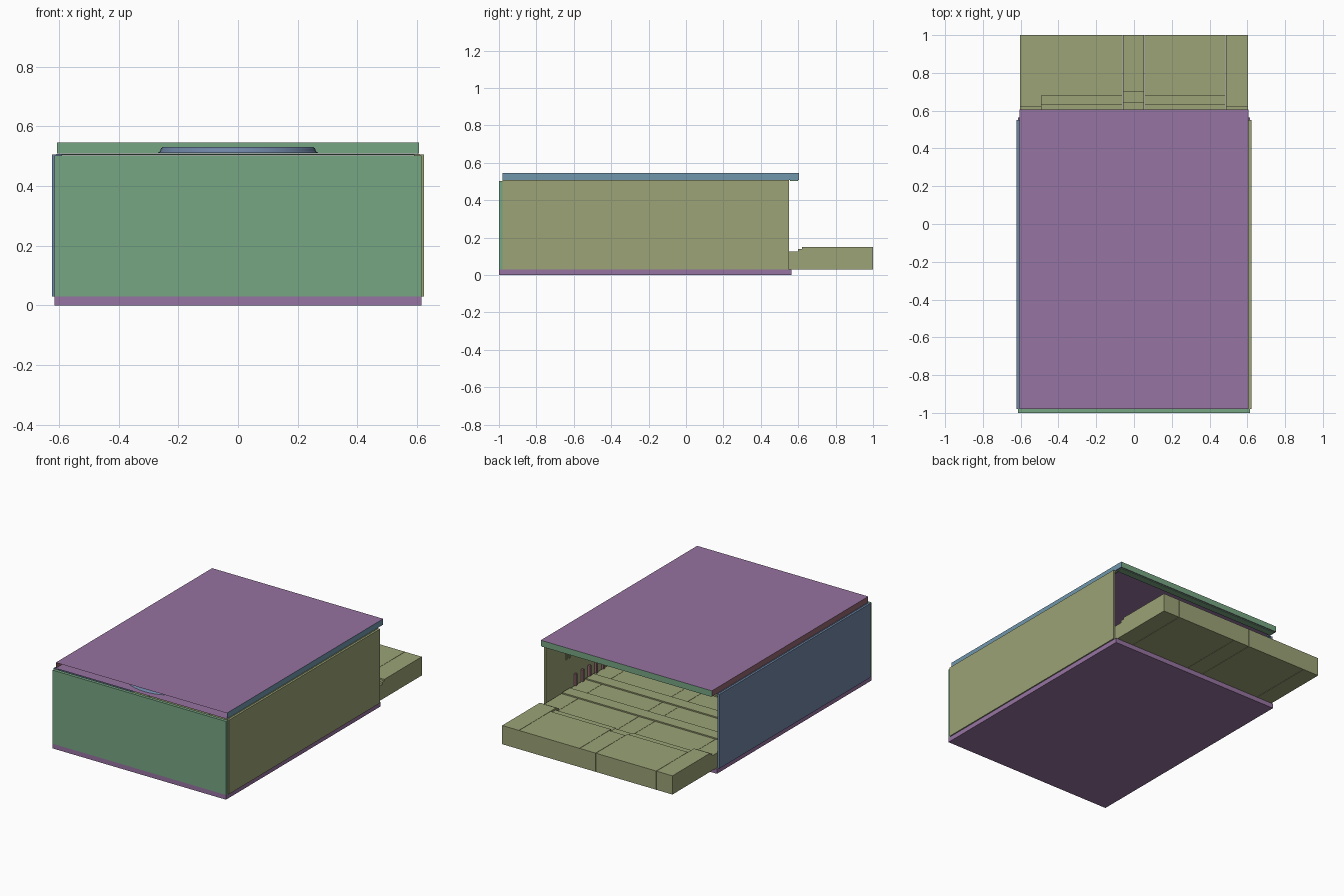
import bpy, bmesh
from mathutils import Vector

old = bpy.data.objects.get("Cube")
if old:
    bpy.data.objects.remove(old, do_unlink=True)


def material(name, rgb):
    """Flat material from 0-255 display values."""
    lin = [((c / 255 + 0.055) / 1.055) ** 2.4 for c in rgb] + [1.0]
    m = bpy.data.materials.new(name)
    m.use_nodes = True
    m.diffuse_color = lin
    m.node_tree.nodes["Principled BSDF"].inputs["Base Color"].default_value = lin
    return m


PURPLE = material("mauve", (150, 115, 161))
OLIVE = material("olive", (155, 163, 118))
GREEN = material("sage green", (119, 166, 131))
SLATE = material("slate blue", (111, 134, 166))
TEAL = material("dusty teal", (112, 150, 171))
ROSE = material("dusty rose", (147, 104, 112))


def finish(name, bm, *mats):
    bmesh.ops.recalc_face_normals(bm, faces=bm.faces)
    me = bpy.data.meshes.new(name)
    bm.to_mesh(me)
    bm.free()
    for m in mats:
        me.materials.append(m)
    ob = bpy.data.objects.new(name, me)
    bpy.context.collection.objects.link(ob)
    return ob


def box_bm(lo, hi):
    bm = bmesh.new()
    bmesh.ops.create_cube(bm, size=1)
    lo, hi = Vector(lo), Vector(hi)
    bmesh.ops.scale(bm, vec=hi - lo, verts=bm.verts)
    bmesh.ops.translate(bm, vec=(lo + hi) / 2, verts=bm.verts)
    return bm


def box(name, lo, hi, mat):
    return finish(name, box_bm(lo, hi), mat)


def extrude_x(name, profile, x0, x1, mat):
    """Closed (y, z) outline extruded from x0 to x1."""
    bm = bmesh.new()
    face = bm.faces.new([bm.verts.new((x0, y, z)) for y, z in profile])
    out = bmesh.ops.extrude_face_region(bm, geom=[face])
    verts = [g for g in out["geom"] if isinstance(g, bmesh.types.BMVert)]
    bmesh.ops.translate(bm, vec=(x1 - x0, 0, 0), verts=verts)
    return finish(name, bm, mat)


# Base slab and walls; the back stays open
box("base_slab", (-0.615, -1, 0), (0.615, 0.565, 0.03), PURPLE)
box("front_wall", (-0.615, -1, 0.03), (0.615, -0.98, 0.502), GREEN)
for side, name, mat in ((1, "left", OLIVE), (-1, "right", SLATE)):
    xs = sorted((side * 0.61, side * 0.623))
    box(name + "_wall", (xs[0], -0.98, 0.03), (xs[1], 0.55, 0.505), mat)
    # Small ledge along the wall top that carries the lid
    xs = sorted((side * 0.59, side * 0.61))
    box(name + "_ledge", (xs[0], -0.98, 0.50), (xs[1], 0.55, 0.507), mat)

# Hollow lid, open at the front, coloured by face direction
bm = box_bm((-0.607, -0.98, 0.508), (0.607, 0.605, 0.545))
bm.normal_update()
for f in bm.faces:
    n = f.normal
    if n.x > 0.5:
        f.material_index = 1
    elif n.x < -0.5:
        f.material_index = 2
    elif n.y > 0.5:
        f.material_index = 3
front = [f for f in bm.faces if f.normal.y < -0.5]
bmesh.ops.delete(bm, geom=front, context="FACES")
finish("lid", bm, PURPLE, TEAL, ROSE, GREEN)
box("lid_back_strip", (-0.60, 0.555, 0.503), (0.60, 0.60, 0.507), GREEN)

# Flared round collar inside the lid
bm = bmesh.new()
rings = []
for r, z in ((0.27, 0.51), (0.262, 0.516), (0.258, 0.526), (0.252, 0.53)):
    made = bmesh.ops.create_circle(bm, segments=48, radius=r)["verts"]
    bmesh.ops.translate(bm, vec=(0, -0.68, z), verts=made)
    rings.append(made)
for low, high in zip(rings, rings[1:]):
    for i in range(48):
        j = (i + 1) % 48
        bm.faces.new((low[i], low[j], high[j], high[i]))
bm.faces.new(rings[-1])
collar = finish("lid_collar", bm, SLATE)
bpy.context.view_layer.objects.active = collar
collar.select_set(True)
bpy.ops.object.shade_smooth_by_angle()
collar.select_set(False)

# Stepped tray made of side by side planks that slide out of the back
edges = (-0.605, -0.49, -0.06, 0.055, 0.485, 0.605)
steps = (0, 0.06, 0.08, 0.06, 0)
for i, s in enumerate(steps):
    outline = [(-0.2, 0.03), (1, 0.03), (1, 0.15), (0.62 + s, 0.15),
               (0.62 + s, 0.14), (0.60 + s / 2, 0.14),
               (0.60 + s / 2, 0.125), (-0.2, 0.125)]
    extrude_x(f"tray_plank_{i + 1}", outline,
              edges[i] + 0.001, edges[i + 1] - 0.001, OLIVE)
# Low cross slats on the inner part of the tray
for i, y in enumerate((0.36, 0.12, -0.12)):
    box(f"tray_slat_{i + 1}", (-0.6, y - 0.04, 0.125), (0.6, y + 0.04, 0.133), OLIVE)

# Row of ribs and two narrow slots on the inside of the left wall
for i in range(9):
    y = 0.25 - i * 0.07
    box(f"wall_rib_{i + 1}", (0.595, y, 0.125), (0.61, y + 0.015, 0.2), ROSE)
for i, y in enumerate((0.31, 0.34)):
    box(f"wall_slot_{i + 1}", (0.604, y, 0.32), (0.61, y + 0.008, 0.41), OLIVE)
